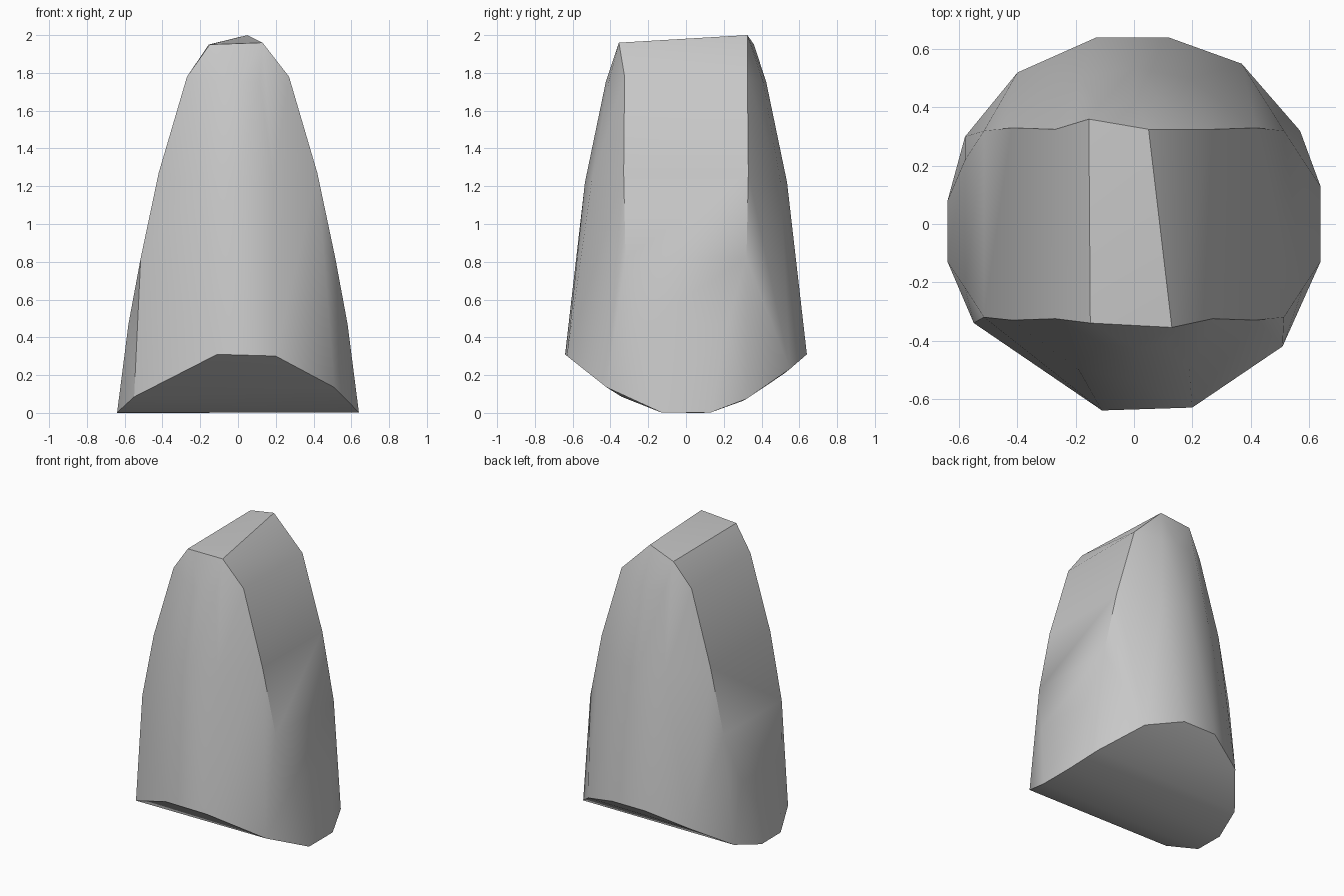
import bpy
import bmesh
import math

cube = bpy.data.objects.get("Cube")
if cube:
    bpy.data.objects.remove(cube, do_unlink=True)

stone = bpy.data.materials.new("warm_free_grey")
stone.name = "plain_grey"
stone.use_nodes = True
colour = (0.58, 0.58, 0.58, 1.0)
stone.diffuse_color = colour
stone.node_tree.nodes["Principled BSDF"].inputs["Base Color"].default_value = colour


def underside(y):
    """Height of the curved underside, which runs straight from side to side."""
    return 0.31 * max(0.0, (abs(y) - 0.11) / 0.53) ** 1.55


# Rim: rounded outline lying on the curved underside
rim = [(-0.11, -0.64), (0.20, -0.63), (0.51, -0.42), (0.64, -0.13),
       (0.64, 0.13), (0.57, 0.32), (0.37, 0.55), (0.12, 0.64),
       (-0.13, 0.64), (-0.40, 0.52), (-0.58, 0.30), (-0.64, 0.08),
       (-0.64, -0.13), (-0.55, -0.34)]
points = [(x, y, underside(y)) for x, y in rim]

# Slanted crown
points += [(-0.15, -0.34, 1.95), (0.13, -0.355, 1.96),
           (0.05, 0.325, 2.0), (-0.155, 0.36, 1.95)]

# Side walls: half width, half depth and height of each corner, mirrored
for x, y, z in [(0.27, 0.325, 1.78), (0.42, 0.33, 1.27),
                (0.515, 0.32, 0.82), (0.58, 0.22, 0.47)]:
    points += [(sx * x, sy * y, z) for sx in (-1, 1) for sy in (-1, 1)]

# Rounded front and back: arcs of a tapering cone between the side walls
for radius, z in [(0.535, 1.22), (0.425, 1.75)]:
    spread = math.acos(0.33 / radius)
    for side in (-1, 1):
        for t in (-0.4, 0.0, 0.4):
            a = spread * t
            points.append((radius * math.sin(a), side * radius * math.cos(a), z))

# Wrap the corners into one convex body
bm = bmesh.new()
for p in points:
    bm.verts.new(p)
bmesh.ops.convex_hull(bm, input=bm.verts[:])
bmesh.ops.delete(bm, geom=[v for v in bm.verts if not v.link_faces], context='VERTS')
bmesh.ops.recalc_face_normals(bm, faces=bm.faces[:])
mesh = bpy.data.meshes.new("tapered_block")
bm.to_mesh(mesh)
bm.free()
mesh.materials.append(stone)

block = bpy.data.objects.new("tapered_block", mesh)
bpy.context.collection.objects.link(block)
bpy.context.view_layer.objects.active = block
block.select_set(True)
bpy.ops.object.shade_smooth_by_angle(angle=math.radians(30))
